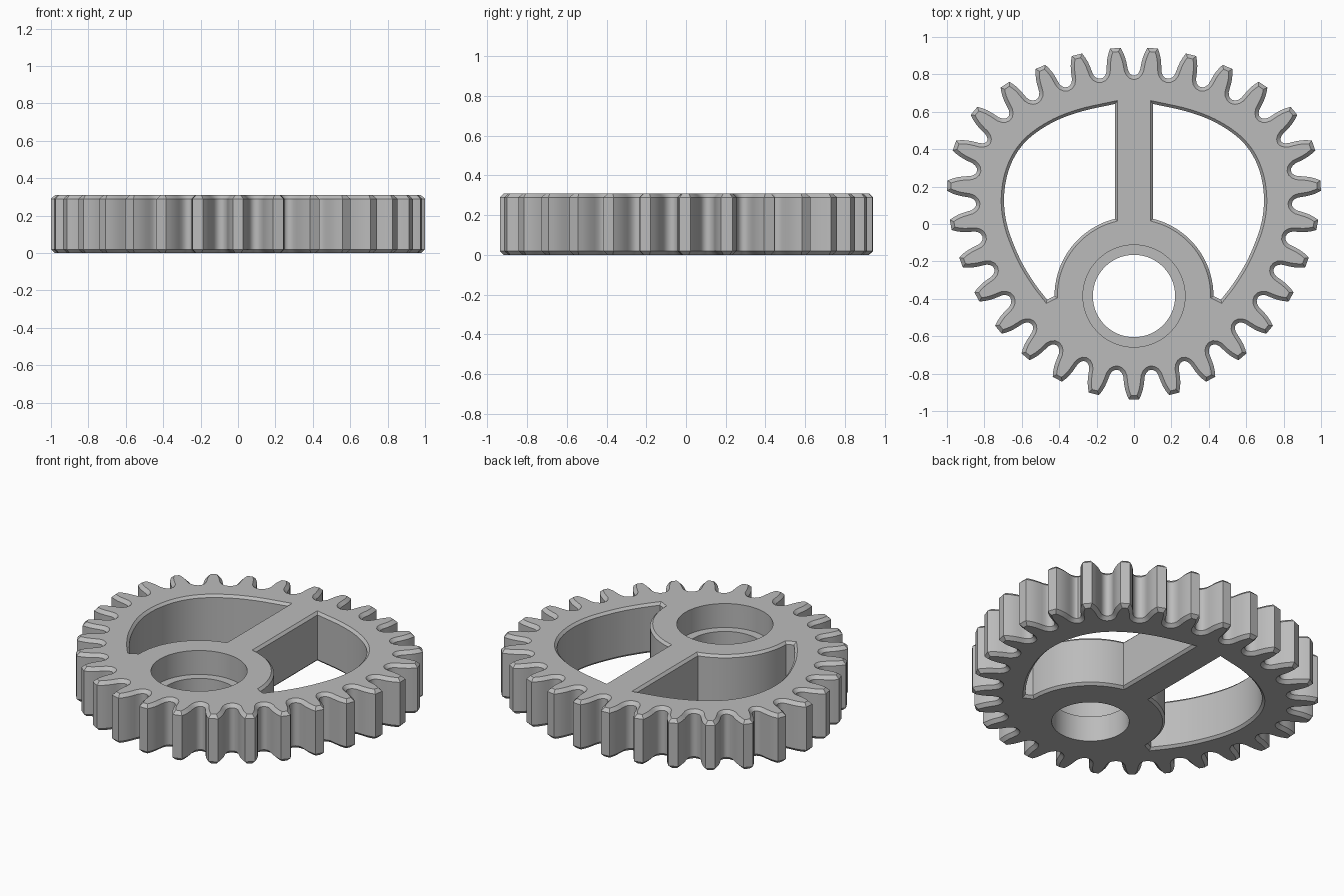
import bpy, bmesh, math
from mathutils import Vector

HEIGHT = 0.31
HUB = Vector((0, -0.385))

cube = bpy.data.objects.get("Cube")
if cube:
    bpy.data.objects.remove(cube, do_unlink=True)

grey = bpy.data.materials.new("plain grey")
grey.use_nodes = True
colour = (0.5, 0.5, 0.5, 1)
grey.diffuse_color = colour
grey.node_tree.nodes["Principled BSDF"].inputs["Base Color"].default_value = colour


def offset(loop, dist):
    """Mitred outward offset of a counter-clockwise outline."""
    result = []
    for i, p in enumerate(loop):
        a = (p - loop[i - 1]).normalized()
        b = (loop[(i + 1) % len(loop)] - p).normalized()
        n1, n2 = Vector((a.y, -a.x)), Vector((b.y, -b.x))
        result.append(p + (n1 + n2) * dist / max(1 + n1.dot(n2), 0.4))
    return result


def loft(name, layers):
    """Solid through a stack of (outline, z) layers."""
    bm = bmesh.new()
    rings = [[bm.verts.new((p.x, p.y, z)) for p in loop] for loop, z in layers]
    for low, high in zip(rings, rings[1:]):
        for i in range(len(low)):
            bm.faces.new((low[i - 1], low[i], high[i], high[i - 1]))
    bm.faces.new(rings[0][::-1])
    bm.faces.new(rings[-1])
    bmesh.ops.recalc_face_normals(bm, faces=bm.faces)
    mesh = bpy.data.meshes.new(name)
    bm.to_mesh(mesh)
    bm.free()
    mesh.materials.append(grey)
    obj = bpy.data.objects.new(name, mesh)
    bpy.context.collection.objects.link(obj)
    return obj


def circle(radius, steps=96):
    return [HUB + Vector((math.cos(a), math.sin(a))) * radius
            for a in (math.tau * i / steps for i in range(steps))]


def spline(points, steps=6):
    """Catmull-Rom curve through points."""
    pts = [2 * points[0] - points[1], *points, 2 * points[-1] - points[-2]]
    out = []
    for a, b, c, d in zip(pts, pts[1:], pts[2:], pts[3:]):
        for k in range(steps):
            t = k / steps
            out.append(b + 0.5 * t * (c - a + t * (2*a - 5*b + 4*c - d + t * (3*b - a - 3*c + d))))
    return out + [points[-1]]


def mirrored(loop):
    return [Vector((-p.x, p.y)) for p in reversed(loop)]


# Tooth tips, following the heart-like pitch curve up the +x side
half = [Vector(p) for p in (
    (0.215, -0.908), (0.41, -0.83), (0.58, -0.71), (0.725, -0.565), (0.84, -0.39),
    (0.925, -0.205), (0.98, -0.005), (0.998, 0.205), (0.96, 0.42), (0.855, 0.605),
    (0.69, 0.745), (0.50, 0.84), (0.305, 0.905), (0.10, 0.94))]
tips = [Vector((0, -0.937))] + half + mirrored(half)

# Each tooth: flank up, tip, flank down, as (depth, half width)
flank = ((0.10, 0.055), (0.075, 0.052), (0.05, 0.047), (0.025, 0.039), (0, 0.028))
teeth = []
for i, tip in enumerate(tips):
    t = (tips[(i + 1) % len(tips)] - tips[i - 1]).normalized()
    n = Vector((t.y, -t.x))
    points = [tip - n * d - t * w for d, w in flank]
    points += [tip - n * d + t * w for d, w in reversed(flank)]
    teeth.append((points, n))

# Rounded roots join neighbouring teeth
outline = []
for i, (points, n) in enumerate(teeth):
    following, n2 = teeth[(i + 1) % len(teeth)]
    a, d = points[-1], following[0]
    b, c = a - n * 0.07, d - n2 * 0.07
    outline += points
    for k in range(1, 8):
        t = k / 8
        s = 1 - t
        outline.append(a*s**3 + b*3*s*s*t + c*3*s*t*t + d*t**3)

C = 0.02
inset = offset(outline, -C)
gear = loft("gear_wheel", [(inset, 0), (outline, C), (outline, HEIGHT - C), (inset, HEIGHT)])

# Windows beside the spoke, bounded by hub arc and rim
rim = spline([Vector(p) for p in (
    (0.465, -0.405), (0.54, -0.305), (0.615, -0.175), (0.68, 0), (0.694, 0.16),
    (0.66, 0.315), (0.58, 0.44), (0.45, 0.535), (0.295, 0.598), (0.102, 0.642))])
start = math.acos(0.102 / 0.425)
arc = [HUB + Vector((math.cos(a), math.sin(a))) * 0.425
       for a in (start * (1 - i / 20) for i in range(21))]
window = arc + rim
E, OUT = 0.015, 0.1
cutters = []
for name, loop in (("left_window", window), ("right_window", mirrored(window))):
    wide = offset(loop, E)
    cutters.append(loft(name, [(wide, -OUT), (wide, 0), (loop, E), (loop, HEIGHT - E),
                               (wide, HEIGHT), (wide, HEIGHT + OUT)]))

# Shaft hole with a wider recess above a ledge
bore, recess, ledge = circle(0.22), circle(0.273), 0.16
cutters.append(loft("shaft_hole", [(bore, -OUT), (bore, HEIGHT + OUT)]))
cutters.append(loft("shaft_recess", [(recess, ledge), (recess, HEIGHT + OUT)]))

bpy.ops.object.select_all(action='DESELECT')
gear.select_set(True)
bpy.context.view_layer.objects.active = gear
for cutter in cutters:
    cutter.hide_render = True
    mod = gear.modifiers.new(cutter.name, 'BOOLEAN')
    mod.operation = 'DIFFERENCE'
    mod.solver = 'EXACT'
    mod.object = cutter
    bpy.ops.object.modifier_apply(modifier=mod.name)
    bpy.data.objects.remove(cutter, do_unlink=True)
bpy.ops.object.shade_smooth_by_angle(angle=math.radians(30))
